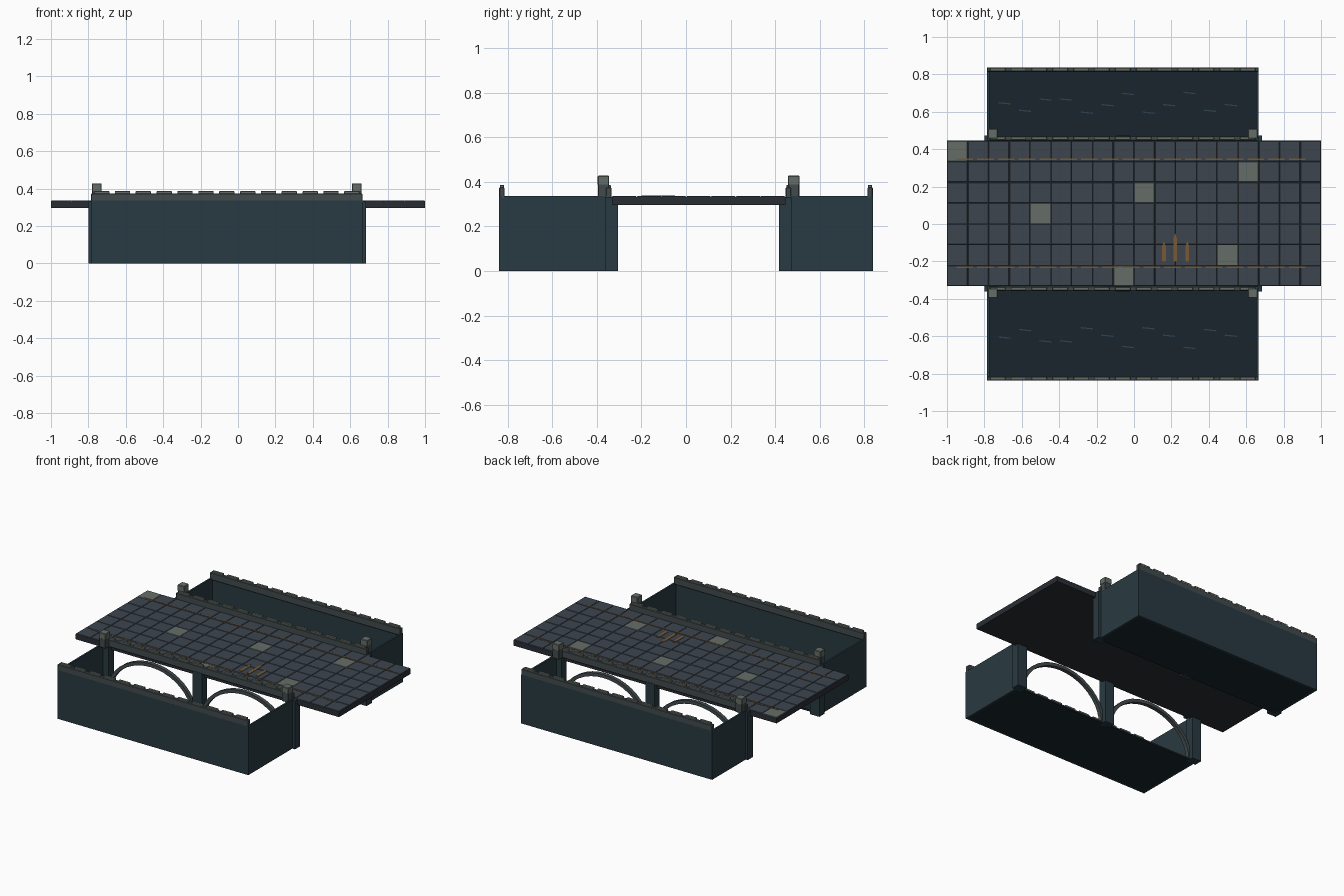
import bpy, bmesh, math
from mathutils import Matrix, Vector

if "Cube" in bpy.data.objects:
    bpy.data.objects.remove(bpy.data.objects["Cube"])


def mat(name, r, g, b):
    m = bpy.data.materials.new(name)
    m.diffuse_color = (r, g, b, 1)
    m.use_nodes = True
    m.node_tree.nodes["Principled BSDF"].inputs["Base Color"].default_value = m.diffuse_color
    return m


WALL = mat("dark_teal_stone", 0.022, 0.042, 0.054)
DECK = mat("slate", 0.045, 0.06, 0.078)
JOINT = mat("joint", 0.022, 0.027, 0.034)
CAP = mat("coping_stone", 0.055, 0.07, 0.075)
PALE = mat("pale_stone", 0.13, 0.155, 0.135)
WATER = mat("deep_water", 0.009, 0.018, 0.025)
RIPPLE = mat("ripple", 0.03, 0.06, 0.075)
BRONZE = mat("bronze", 0.19, 0.10, 0.035)


def finish(name, bm, material):
    bmesh.ops.recalc_face_normals(bm, faces=bm.faces)
    me = bpy.data.meshes.new(name)
    bm.to_mesh(me)
    bm.free()
    me.materials.append(material)
    ob = bpy.data.objects.new(name, me)
    bpy.context.collection.objects.link(ob)
    return ob


def boxes(name, spans, material, bevel=0, turn=0):
    """One object made of boxes given as (x0, x1, y0, y1, z0, z1)."""
    bm = bmesh.new()
    for x0, x1, y0, y1, z0, z1 in spans:
        centre = Vector(((x0 + x1) / 2, (y0 + y1) / 2, (z0 + z1) / 2))
        m = (Matrix.Translation(centre) @ Matrix.Rotation(turn, 4, 'Z')
             @ Matrix.Diagonal((x1 - x0, abs(y1 - y0), z1 - z0, 1)))
        bmesh.ops.create_cube(bm, size=1, matrix=m)
    ob = finish(name, bm, material)
    if bevel:
        b = ob.modifiers.new("bevel", 'BEVEL')
        b.width, b.segments = bevel, 1
    return ob


def prism(name, outline, direction, material):
    """Extrude a closed outline of 3D points."""
    bm = bmesh.new()
    face = bm.faces.new([bm.verts.new(p) for p in outline])
    geo = bmesh.ops.extrude_face_region(bm, geom=[face])["geom"]
    bmesh.ops.translate(bm, vec=direction,
                        verts=[v for v in geo if isinstance(v, bmesh.types.BMVert)])
    return finish(name, bm, material)


# Deck slab and paving
TOP, Y0, CELL = 0.335, -0.3325, 1 / 9
pale_cells = {(0, 6), (4, 3), (9, 4), (14, 5), (13, 1), (8, 0)}
boxes("deck_slab", [(-1, 1, Y0, Y0 + 7 * CELL, 0.295, 0.331)], JOINT)
plain, light = [], []
for i in range(18):
    for j in range(7):
        x, y = -1 + i * CELL, Y0 + j * CELL
        (light if (i, j) in pale_cells else plain).append(
            (x + 0.001, x + CELL - 0.001, y + 0.001, y + CELL - 0.001, 0.328, TOP))
boxes("paving", plain, DECK, 0.002)
boxes("pale_paving", light, PALE, 0.002)

# Bronze inlay lines and pointed inlays
for y in (-0.23, 0.345):
    boxes("inlay_line", [(-0.95 + k * CELL, -0.95 + k * CELL + 0.09, y - 0.004, y + 0.004,
                          0.333, 0.337) for k in range(17)], BRONZE)
for x, tip in ((0.16, -0.09), (0.22, -0.05), (0.285, -0.09)):
    w = 0.01
    prism("pointed_inlay", [(x - w, -0.2, 0.333), (x + w, -0.2, 0.333), (x + w, tip - 0.03, 0.333),
                            (x, tip, 0.333), (x - w, tip - 0.03, 0.333)], (0, 0, 0.005), BRONZE)

XA, XB, XM = -0.785, 0.665, -0.0575
ripple_y = (0.01, -0.03, 0.03, 0.03, -0.04, 0, 0.06, -0.04, 0, 0.065, -0.03, 0)


def side(label, edge, s, outer):
    """One channel; edge = deck edge, s = outward direction, outer = far wall."""
    def y(d):
        return edge + s * d

    def span(x0, x1, d0, d1, z0, z1):
        a, b = sorted((y(d0), y(d1)))
        return (x0, x1, a, b, z0, z1)

    far = abs(outer - edge)
    # Open tank: floor, ends and outer wall
    boxes(label + "_channel_walls", [
        span(XA, XB, far - 0.012, far, 0, TOP),
        span(XA, XA + 0.012, 0.015, far - 0.012, 0, TOP),
        span(XB - 0.012, XB, 0.015, far - 0.012, 0, TOP)], WALL)
    boxes(label + "_channel_floor",
          [span(XA + 0.012, XB - 0.012, 0.002, far - 0.012, 0, 0.012)], WATER)
    mid = 0.265 if s < 0 else 0.19
    boxes(label + "_ripples", [
        span(-0.725 + k * 0.11, -0.66 + k * 0.11, mid - s * r - 0.003, mid - s * r + 0.003,
             0.01, 0.015) if s < 0 else
        span(-0.725 + k * 0.11, -0.66 + k * 0.11, mid + r - 0.003, mid + r + 0.003, 0.01, 0.015)
        for k, r in enumerate(ripple_y)], RIPPLE, turn=-0.1)
    # Piers
    boxes(label + "_piers", [span(XM + c - 0.035, XM + c + 0.035, -0.028, 0.028, 0, 0.332)
                             for c in (-0.7075, 0, 0.7075)], WALL)
    # Arches
    n = 20
    for c in (-0.354, 0.354):
        pts = []
        for rx, rz, order in ((0.335, 0.285, range(n + 1)), (0.312, 0.262, range(n, -1, -1))):
            pts += [(XM + c + rx * math.cos(math.pi * k / n), y(0.0),
                     0.008 + rz * math.sin(math.pi * k / n)) for k in order]
        prism(label + "_arch", pts, (0, s * 0.026, 0), CAP)
    # Parapets with stone blocks
    for part, d0, d1 in (("inner", 0.002, 0.026), ("outer", far - 0.024, far)):
        boxes(f"{label}_{part}_parapet", [span(XA, XB, d0, d1, 0.325, 0.374)], CAP, 0.003)
        boxes(f"{label}_{part}_blocks",
              [span(-0.77 + k * 0.1115, -0.77 + k * 0.1115 + 0.082, d0 + 0.003, d1 - 0.003,
                    0.37, 0.386) for k in range(13)], PALE, 0.002)
    # Corner posts
    boxes(label + "_posts", [span(x, x + 0.05, 0.013, 0.063, 0.325, 0.425)
                             for x in (-0.78, 0.61)], CAP, 0.003)
    boxes(label + "_post_caps", [span(x - 0.001, x + 0.051, 0.012, 0.064, 0.385, 0.427)
                                 for x in (-0.78, 0.61)], PALE, 0.003)


side("front", Y0, -1, -0.838)
side("back", Y0 + 7 * CELL, 1, 0.838)
